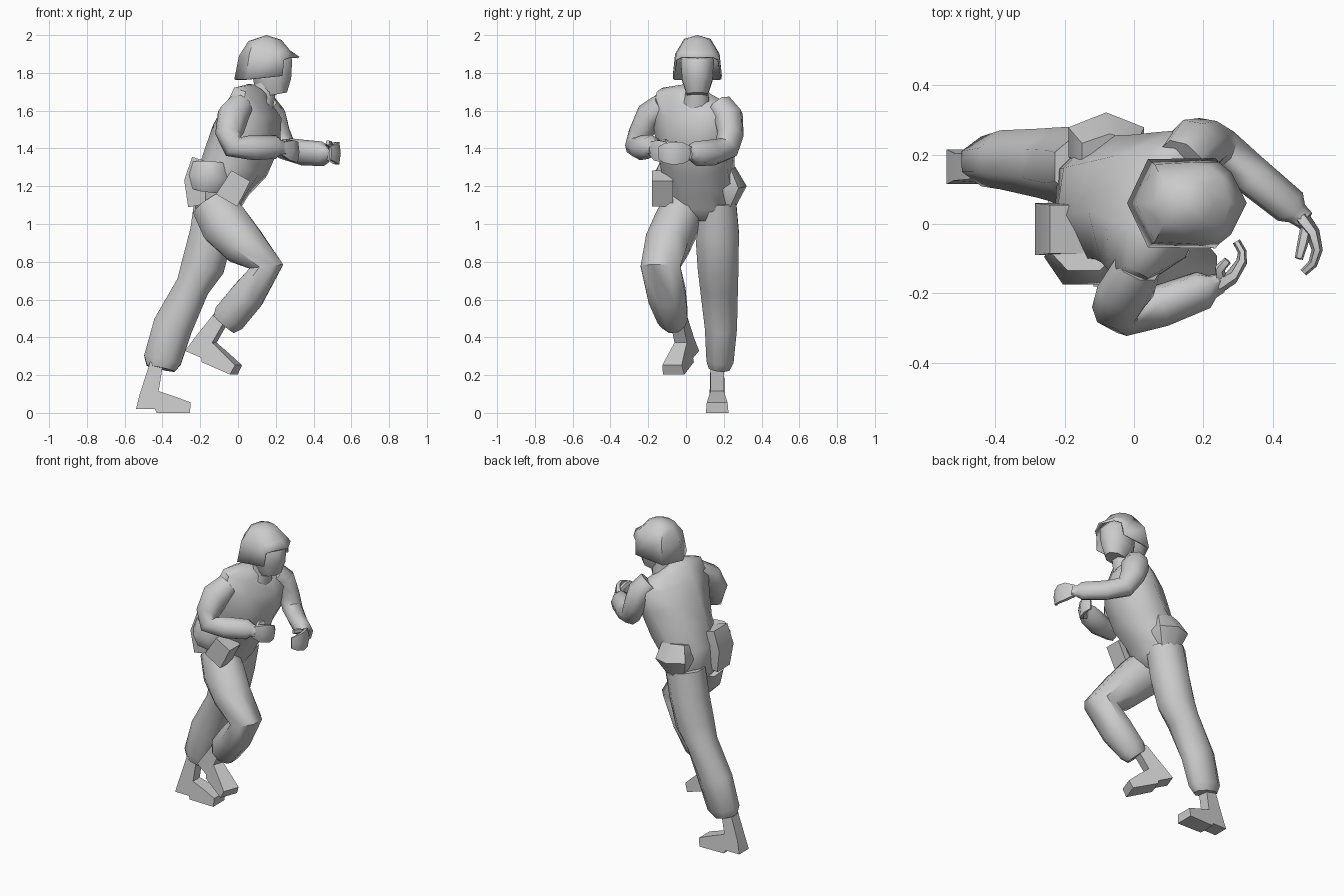
import bpy, bmesh, math
from mathutils import Vector, Matrix


def finish(name, bm, angle):
    bmesh.ops.recalc_face_normals(bm, faces=bm.faces)
    me = bpy.data.meshes.new(name)
    bm.to_mesh(me)
    bm.free()
    ob = bpy.data.objects.new(name, me)
    bpy.context.collection.objects.link(ob)
    bpy.ops.object.select_all(action='DESELECT')
    ob.select_set(True)
    bpy.context.view_layer.objects.active = ob
    bpy.ops.object.shade_smooth_by_angle(angle=math.radians(angle))
    return ob


def tube(name, rings, n=8, ref=(0, 1, 0), angle=50):
    """Loft rings (x, y, z, side radius, depth radius[, yaw]) along their path."""
    bm = bmesh.new()
    pts = [Vector(r[:3]) for r in rings]
    k = 1 / math.cos(math.pi / n)
    loops = []
    for i, r in enumerate(rings):
        t = Vector()
        if i > 0:
            t += (pts[i] - pts[i - 1]).normalized()
        if i < len(pts) - 1:
            t += (pts[i + 1] - pts[i]).normalized()
        t.normalize()
        yaw = math.radians(r[5]) if len(r) > 5 else 0
        s = Matrix.Rotation(yaw, 3, 'Z') @ Vector(ref)
        s = (s - t * s.dot(t)).normalized()
        d = s.cross(t)
        angs = [2 * math.pi * (j + .5) / n for j in range(n)]
        loops.append([bm.verts.new(pts[i] + s * (k * r[3] * math.cos(a)) + d * (k * r[4] * math.sin(a)))
                      for a in angs])
    for a, b in zip(loops, loops[1:]):
        for j in range(n):
            bm.faces.new((a[j], a[(j + 1) % n], b[(j + 1) % n], b[j]))
    bm.faces.new(loops[0])
    bm.faces.new(loops[-1])
    return finish(name, bm, angle)


def boot(name, loc, pitch, yaw):
    # side profile: length, height, half width
    prof = [(0, .02, .05), (.1, .02, .05), (.11, 0, .055), (.285, 0, .06), (.29, .055, .055),
            (.21, .085, .045), (.12, .115, .035), (.145, .27, .035), (.075, .27, .035), (.02, .1, .04)]
    bm = bmesh.new()
    a = [bm.verts.new((x, -w, z)) for x, z, w in prof]
    b = [bm.verts.new((x, w, z)) for x, z, w in prof]
    bm.faces.new(a)
    bm.faces.new(b)
    for i in range(len(prof)):
        j = (i + 1) % len(prof)
        bm.faces.new((a[i], a[j], b[j], b[i]))
    bm.transform(Matrix.Translation(loc) @ Matrix.Rotation(math.radians(yaw), 4, 'Z')
                 @ Matrix.Rotation(math.radians(pitch), 4, 'Y'))
    return finish(name, bm, 40)


# Torso leaning forward, shoulders twisted
tube("torso", [(-.1, .07, 1.01, .08, .07), (-.11, .08, 1.08, .17, .115, -3), (-.085, .07, 1.2, .18, .14, -8),
               (-.01, .06, 1.33, .185, .165, -18), (.045, .05, 1.47, .205, .165, -25),
               (.075, .045, 1.59, .225, .13, -27), (.085, .04, 1.665, .2, .085, -27),
               (.11, .05, 1.70, .08, .06, -15)], angle=62)

# Neck and face
tube("neck", [(.125, .055, 1.62, .07, .06), (.14, .058, 1.7, .06, .06), (.15, .06, 1.78, .06, .06)])
tube("head", [(.195, .06, 1.685, .055, .065), (.182, .06, 1.76, .08, .1),
              (.178, .06, 1.86, .088, .11), (.165, .06, 1.92, .06, .07)])

# Helmet: half rings from front centre to back centre, mirrored in y
half = [[(.325, 0, 1.885), (.28, .09, 1.885), (.245, .118, 1.87), (.235, .13, 1.785), (.04, .127, 1.765), (-.02, 0, 1.765)],
        [(.275, 0, 1.92), (.255, .075, 1.92), (.215, .108, 1.91), (.17, .118, 1.9), (.06, .112, 1.9), (.005, 0, 1.89)],
        [(.23, 0, 1.975), (.205, .05, 1.978), (.17, .065, 1.98), (.13, .07, 1.98), (.085, .06, 1.975), (.055, 0, 1.968)]]
bm = bmesh.new()
loops = []
for h in half:
    full = h + [(x, -y, z) for x, y, z in h[-2:0:-1]]
    loops.append([bm.verts.new((x, y + .06, z)) for x, y, z in full])
m = len(loops[0])
for a, b in zip(loops, loops[1:]):
    for j in range(m):
        bm.faces.new((a[j], a[(j + 1) % m], b[(j + 1) % m], b[j]))
apex = bm.verts.new((.15, .06, 2.0))
for j in range(m):
    bm.faces.new((loops[-1][j], loops[-1][(j + 1) % m], apex))
helmet = finish("helmet", bm, 50)
sol = helmet.modifiers.new("shell", 'SOLIDIFY')
sol.thickness = .01
sol.offset = -1

# Trouser legs: right one raised and bent, left one pushing off
tube("right_leg", [(-.14, -.01, 1.11, .1, .11), (-.07, -.05, 1.0, .115, .13), (.03, -.1, .89, .115, .115),
                   (.15, -.135, .775, .105, .09), (.05, -.1, .62, .1, .09), (-.045, -.07, .505, .08, .09),
                   (-.075, -.065, .47, .06, .07)])
tube("left_leg", [(-.11, .165, 1.12, .1, .12), (-.14, .165, .95, .115, .115), (-.185, .17, .78, .108, .115),
                  (-.24, .175, .67, .1, .09), (-.345, .185, .46, .085, .105), (-.4, .18, .28, .072, .1),
                  (-.41, .175, .235, .055, .075)])
boot("right_boot", (-.27, .025, .31), 22, -20)
boot("left_boot", (-.54, .165, 0), 0, 0)

# Sleeves with narrower wrists
tube("right_arm", [(.01, -.12, 1.625, .065, .065), (-.025, -.195, 1.575, .065, .08), (-.045, -.24, 1.48, .058, .072),
                   (-.025, -.262, 1.41, .056, .06), (.08, -.235, 1.405, .055, .064), (.2, -.19, 1.408, .05, .06),
                   (.225, -.18, 1.405, .03, .04), (.25, -.17, 1.4, .025, .035)], 8, (.3, -.85, .45))
tube("left_arm", [(.14, .18, 1.625, .065, .07), (.18, .225, 1.57, .068, .08), (.21, .235, 1.48, .062, .07),
                  (.25, .215, 1.4, .058, .062), (.34, .14, 1.378, .052, .066), (.45, .05, 1.372, .048, .062),
                  (.47, .03, 1.372, .03, .04), (.495, .01, 1.375, .025, .035)], 8, (.65, .63, .4))

# Cupped hands and thumbs
up = (0, 0, 1)
tube("right_hand", [(.235, -.18, 1.4, .035, .022), (.28, -.155, 1.39, .055, .018), (.31, -.11, 1.38, .055, .014),
                    (.312, -.08, 1.38, .045, .011), (.295, -.05, 1.38, .03, .01)], 6, up)
tube("right_thumb", [(.25, -.165, 1.41, .015, .014), (.247, -.13, 1.435, .015, .013), (.27, -.105, 1.44, .011, .01)], 5, up)
tube("left_hand", [(.48, .02, 1.375, .035, .022), (.515, -.025, 1.375, .058, .018), (.528, -.075, 1.375, .06, .014),
                   (.515, -.115, 1.375, .05, .012), (.488, -.14, 1.375, .035, .01)], 6, up)
tube("left_thumb", [(.495, -.015, 1.4, .015, .014), (.485, -.06, 1.425, .015, .013), (.475, -.1, 1.43, .011, .01)], 5, up)

# Belt gear
tube("left_hip_pouch", [(-.09, .205, 1.09, .06, .045), (-.08, .235, 1.2, .11, .075), (-.07, .21, 1.29, .08, .045)],
     6, (1, 0, 0))
tube("right_hip_pouch", [(-.16, -.085, 1.175, .05, .07), (-.15, -.095, 1.25, .08, .095), (-.145, -.085, 1.325, .05, .08)], 6)
tube("back_pouch", [(-.205, -.015, 1.1, .065, .06), (-.23, -.015, 1.23, .075, .055), (-.195, -.015, 1.34, .07, .05)], 4)
tube("front_pouch", [(-.06, -.125, 1.125, .055, .065), (.015, -.125, 1.255, .055, .057)], 4)
